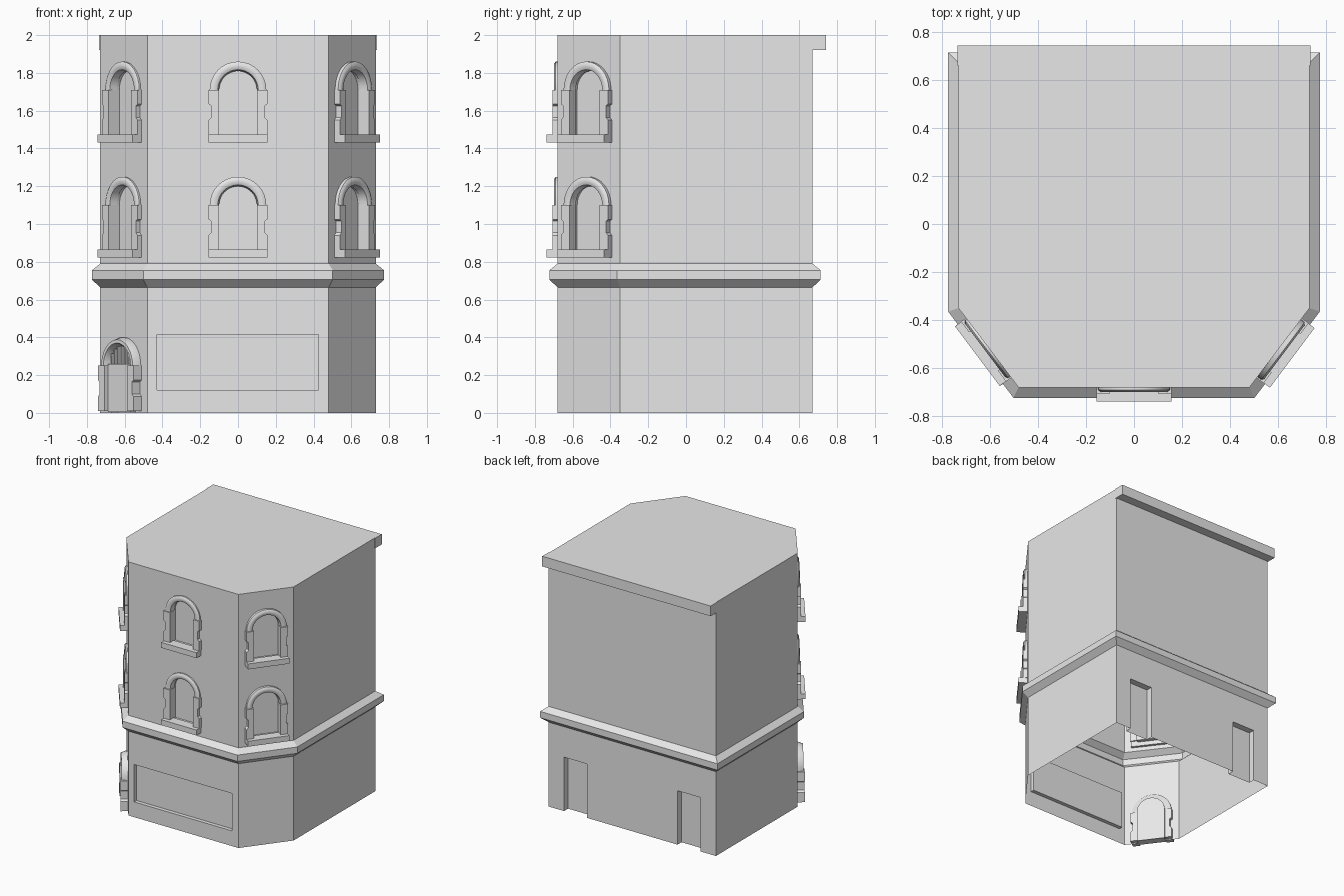
import bpy, bmesh, math
from mathutils import Matrix, Vector

if "Cube" in bpy.data.objects:
    bpy.data.objects.remove(bpy.data.objects["Cube"])

stone = bpy.data.materials.new("pale_grey_stone")
stone.use_nodes = True
GREY = (0.8, 0.8, 0.8, 1)
stone.diffuse_color = GREY
stone.node_tree.nodes["Principled BSDF"].inputs["Base Color"].default_value = GREY


def finish(name, bm, place=Matrix(), smooth=False):
    bmesh.ops.recalc_face_normals(bm, faces=bm.faces)
    mesh = bpy.data.meshes.new(name)
    bm.to_mesh(mesh)
    bm.free()
    mesh.transform(place)
    mesh.materials.append(stone)
    obj = bpy.data.objects.new(name, mesh)
    bpy.context.collection.objects.link(obj)
    if smooth:
        bpy.ops.object.select_all(action="DESELECT")
        obj.select_set(True)
        bpy.context.view_layer.objects.active = obj
        bpy.ops.object.shade_smooth_by_angle(angle=math.radians(40))
    return obj


def prism(bm, outline, y0, y1):
    """Extrude an (x, z) outline from y0 to y1."""
    face = bm.faces.new([bm.verts.new((x, y0, z)) for x, z in outline])
    ext = bmesh.ops.extrude_face_region(bm, geom=[face])
    verts = [v for v in ext["geom"] if isinstance(v, bmesh.types.BMVert)]
    bmesh.ops.translate(bm, verts=verts, vec=(0, y1 - y0, 0))


def rect(x0, x1, z0, z1):
    return [(x0, z0), (x1, z0), (x1, z1), (x0, z1)]


def arched(half, z0, spring):
    arc = [i * math.pi / 16 for i in range(17)]
    return [(-half, z0), (half, z0)] + [
        (half * math.cos(a), spring + half * math.sin(a)) for a in arc]


def site(x, y, nx, ny):
    """Placement on a wall: local -y points out of the wall."""
    return Matrix.Translation((x, y, 0)) @ Matrix.Rotation(math.atan2(nx, -ny), 4, "Z")


# Footprint and wall placements
plan = [Vector(p) for p in ((-0.48, -0.68), (0.48, -0.68), (0.73, -0.35),
                            (0.73, 0.67), (-0.73, 0.67), (-0.73, -0.35))]
front = site(0, -0.68, 0, -1)
right_corner = site(0.612, -0.522, 0.8, -0.6)
left_corner = site(-0.605, -0.515, -0.8, -0.6)
back = site(0, 0.67, 0, 1)
window_sites = {"front": front, "right_corner": right_corner, "left_corner": left_corner}
SILLS = (0.865, 1.475)


def ring(offset):
    """Footprint pushed outwards with mitred corners."""
    pts = []
    for i, p in enumerate(plan):
        a = (p - plan[i - 1]).normalized()
        b = (plan[(i + 1) % len(plan)] - p).normalized()
        na, nb = Vector((a.y, -a.x)), Vector((b.y, -b.x))
        pts.append(p + (na + nb) * offset / (1 + na.dot(nb)))
    return pts


# Walls with the moulded band
bm = bmesh.new()
rings = []
for z, off in ((0, 0), (0.665, 0), (0.705, 0.043), (0.755, 0.043), (0.79, 0), (2, 0)):
    rings.append([bm.verts.new((p.x, p.y, z)) for p in ring(off)])
for low, high in zip(rings, rings[1:]):
    for i in range(len(plan)):
        j = (i + 1) % len(plan)
        bm.faces.new((low[i], low[j], high[j], high[i]))
bm.faces.new(rings[0])
bm.faces.new(rings[-1])
walls = finish("walls", bm)


# Recesses for windows, shop panel and doors
def cut(outline, depth, place):
    bm = bmesh.new()
    prism(bm, outline, -0.03, depth)
    cutter = finish("cutter", bm, place)
    cutter.hide_render = True
    mod = walls.modifiers.new("recess", "BOOLEAN")
    mod.operation, mod.solver, mod.object = "DIFFERENCE", "EXACT", cutter
    graph = bpy.context.evaluated_depsgraph_get()
    mesh = bpy.data.meshes.new_from_object(walls.evaluated_get(graph))
    walls.modifiers.clear()
    walls.data = mesh
    bpy.data.objects.remove(cutter)


for place in window_sites.values():
    for sill in SILLS:
        cut(arched(0.105, sill - 0.01, sill + 0.235), 0.05, place)
cut(rect(-0.43, 0.425, 0.12, 0.415), 0.03, front)
cut(arched(0.105, -0.05, 0.25), 0.04, left_corner)
for x in (-0.495, 0.495):
    cut(rect(x - 0.1, x + 0.1, -0.05, 0.425), 0.05, back)

# Open underside
bm = bmesh.new()
bm.from_mesh(walls.data)
floor = [f for f in bm.faces if f.normal.z < -0.9 and f.calc_center_median().z < 0.001]
bmesh.ops.delete(bm, geom=floor, context="FACES")
bm.to_mesh(walls.data)
bm.free()

# Eave along the back
bm = bmesh.new()
prism(bm, rect(-0.735, 0.735, 1.92, 2.0), 0.66, 0.742)
finish("back_eave", bm)


def surround(name, z0, spring, out, place):
    """Rounded arch on stepped quoin jambs."""
    bm = bmesh.new()
    section = ((0.1, -0.03), (0.107, 0.012), (0.12, out), (0.138, out), (0.15, 0.01), (0.15, -0.01))
    prev = None
    for i in range(17):
        a = i * math.pi / 16
        cur = [bm.verts.new((r * math.cos(a), -o, spring + r * math.sin(a))) for r, o in section]
        if prev:
            for k in range(len(section)):
                m = (k + 1) % len(section)
                bm.faces.new((prev[k], prev[m], cur[m], cur[k]))
        else:
            bm.faces.new(cur)
        prev = cur
    bm.faces.new(prev)
    finish(name + "_arch", bm, place, True)
    bm = bmesh.new()
    h = spring - z0
    steps = ((0, 0.156), (0.32, 0.156), (0.38, 0.142), (0.64, 0.142), (0.68, 0.156), (1, 0.156))
    for side in (-1, 1):
        outline = [(side * 0.1, z0)] + [(side * x, z0 + t * h) for t, x in steps]
        prism(bm, outline + [(side * 0.1, spring)], -out - 0.008, 0.03)
    finish(name + "_jambs", bm, place)


# Windows
for wall, place in window_sites.items():
    for floor_name, sill in zip(("lower", "upper"), SILLS):
        name = f"{wall}_{floor_name}_window"
        surround(name, sill, sill + 0.235, 0.018, place)
        bm = bmesh.new()
        prism(bm, rect(-0.155, 0.155, sill - 0.043, sill), -0.058, 0.02)
        finish(name + "_sill", bm, place)

# Corner door with barred fanlight
surround("corner_door", 0.01, 0.25, 0.045, left_corner)
bm = bmesh.new()
prism(bm, rect(-0.1, 0.1, 0.005, 0.26), -0.03, 0.035)
finish("corner_door_leaf", bm, left_corner)
bm = bmesh.new()
for i in range(-3, 4):
    x = i * 0.027
    prism(bm, rect(x - 0.005, x + 0.005, 0.255, 0.25 + math.sqrt(0.0108 - x * x)), -0.02, -0.008)
finish("fanlight_bars", bm, left_corner)
